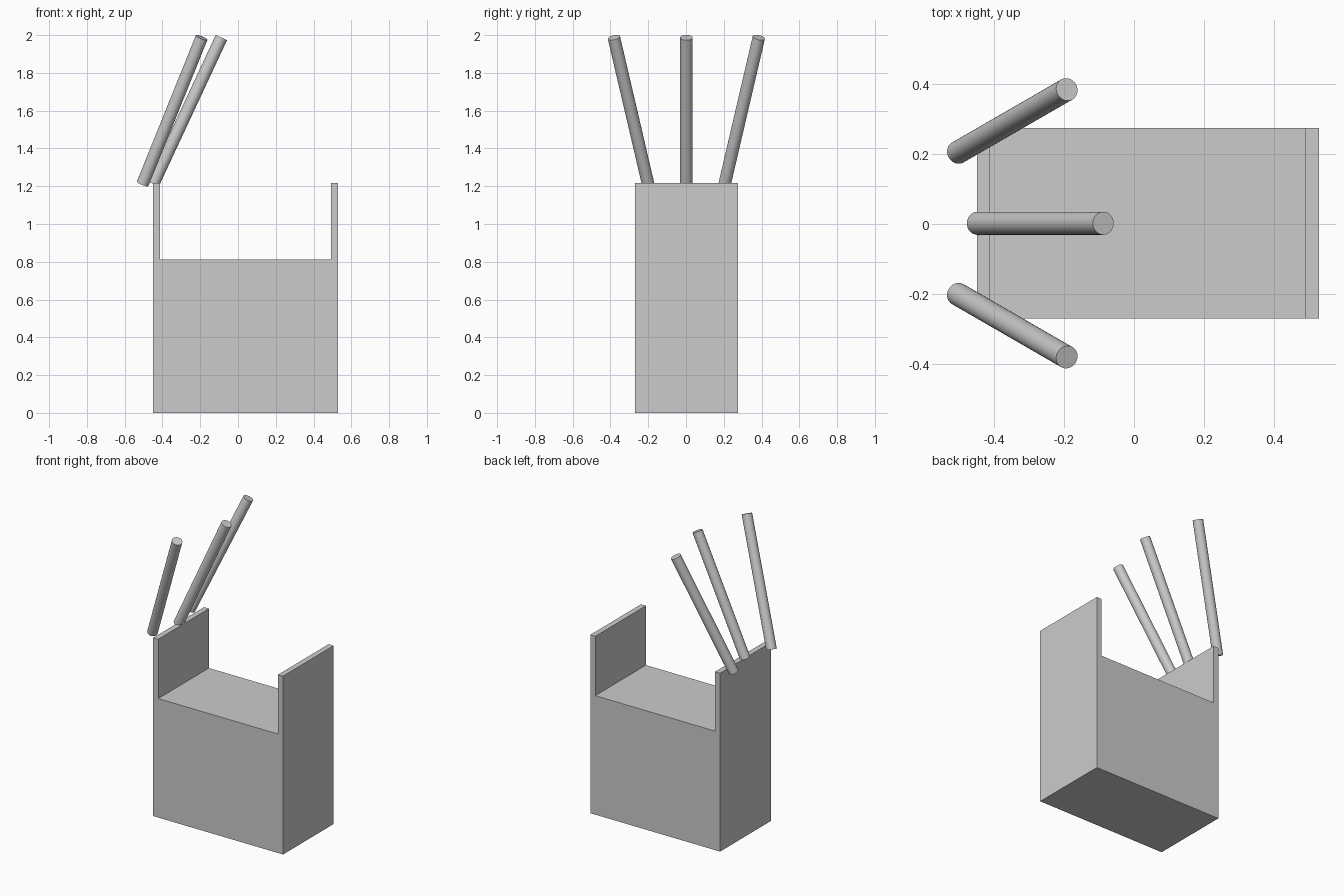
import bpy
import bmesh
import math
from mathutils import Vector

cube = bpy.data.objects.get("Cube")
if cube:
    bpy.data.objects.remove(cube, do_unlink=True)

# Single plain grey
grey = bpy.data.materials.new("plain_grey")
grey.use_nodes = True
colour = (0.6, 0.6, 0.6, 1)
grey.diffuse_color = colour
grey.node_tree.nodes["Principled BSDF"].inputs["Base Color"].default_value = colour

Y_MID = 0.002
HALF_DEPTH = 0.273

# Block body with two raised end walls: U-shaped profile extruded in depth
profile = [(-0.45, 0), (0.53, 0), (0.53, 1.217), (0.492, 1.217),
           (0.492, 0.812), (-0.412, 0.812), (-0.412, 1.217), (-0.45, 1.217)]
bm = bmesh.new()
front = bm.faces.new([bm.verts.new((x, Y_MID - HALF_DEPTH, z)) for x, z in profile])
grown = bmesh.ops.extrude_face_region(bm, geom=[front])
back_verts = [v for v in grown["geom"] if isinstance(v, bmesh.types.BMVert)]
bmesh.ops.translate(bm, verts=back_verts, vec=(0, 2 * HALF_DEPTH, 0))
bmesh.ops.recalc_face_normals(bm, faces=bm.faces)
mesh = bpy.data.meshes.new("body")
bm.to_mesh(mesh)
bm.free()
body = bpy.data.objects.new("body", mesh)
bpy.context.collection.objects.link(body)
mesh.materials.append(grey)


def rod(name, bottom, turn):
    """Thin cylinder leaning inward over the body, turned about z."""
    reach, rise, radius = 0.361, 0.774, 0.033
    axis = Vector((reach * math.cos(turn), reach * math.sin(turn), rise))
    bpy.ops.mesh.primitive_cylinder_add(
        vertices=32, radius=radius, depth=axis.length,
        location=Vector(bottom) + axis / 2,
        rotation=(0, math.atan2(reach, rise), turn))
    obj = bpy.context.object
    obj.name = name
    obj.data.materials.append(grey)
    bpy.ops.object.shade_smooth_by_angle(angle=math.radians(40))


# Three rods fanning out from the top of the right wall
rod("middle_rod", (-0.449, Y_MID, 1.213), 0)
for side, label in ((-1, "front_rod"), (1, "back_rod")):
    rod(label, (-0.505, Y_MID + side * 0.203, 1.213), side * math.radians(30))
